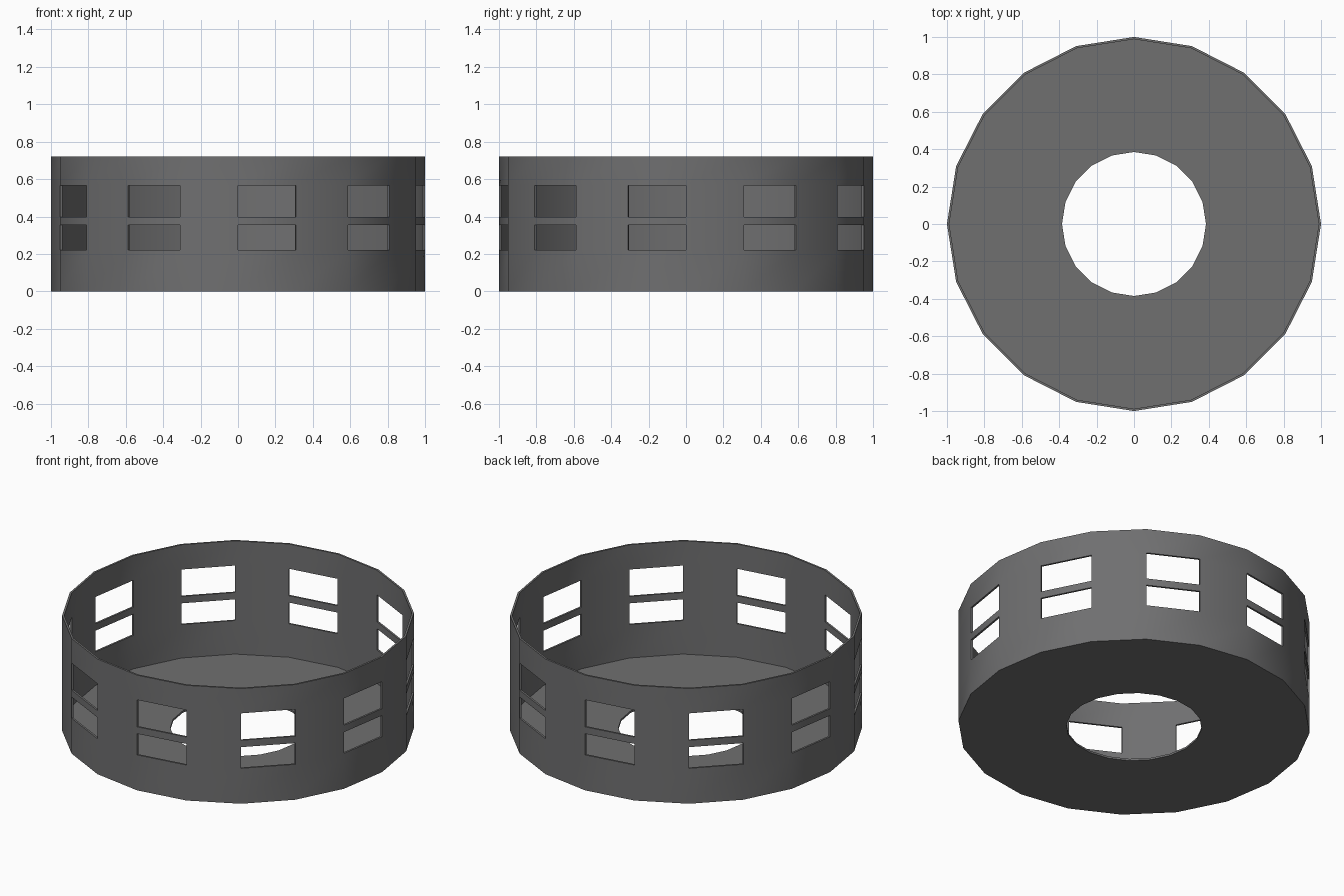
import bpy, bmesh, math

if "Cube" in bpy.data.objects:
    bpy.data.objects.remove(bpy.data.objects["Cube"])

SIDES = 20
T = 0.012                                   # sheet thickness
R_OUT, R_IN, R_HOLE = 1.0, 1.0 - T, 0.385
LEVELS = [0.0, 0.222, 0.355, 0.398, 0.567, 0.722]
WINDOW_ROWS = (1, 3)

grey = bpy.data.materials.new("dark grey")
grey.diffuse_color = (0.16, 0.16, 0.163, 1)
grey.use_nodes = True
grey.node_tree.nodes["Principled BSDF"].inputs["Base Color"].default_value = grey.diffuse_color

bm = bmesh.new()


def ring(r, z):
    """One ring of vertices, starting at the front (-y)."""
    return [bm.verts.new((r * math.cos(a), r * math.sin(a), z))
            for a in (-math.pi / 2 + 2 * math.pi * i / SIDES for i in range(SIDES))]


outer = [ring(R_OUT, z) for z in LEVELS]
inner = [ring(R_IN, max(z, T)) for z in LEVELS]
hole_low, hole_high = ring(R_HOLE, 0), ring(R_HOLE, T)


def strip(a, b, i):
    j = (i + 1) % SIDES
    bm.faces.new((a[i], a[j], b[j], b[i]))


for i in range(SIDES):
    j = (i + 1) % SIDES
    # wall, with two stacked windows in every second facet
    for k in range(len(LEVELS) - 1):
        if k in WINDOW_ROWS and i % 2 == 0:
            strip(inner[k], outer[k], i)             # sill
            strip(outer[k + 1], inner[k + 1], i)     # head
            for s in (i, j):                         # jambs
                bm.faces.new((outer[k][s], outer[k + 1][s], inner[k + 1][s], inner[k][s]))
        else:
            strip(outer[k], outer[k + 1], i)
            strip(inner[k + 1], inner[k], i)
    strip(outer[-1], inner[-1], i)                   # top rim
    # floor with round hole
    strip(hole_low, outer[0], i)
    strip(inner[0], hole_high, i)
    strip(hole_high, hole_low, i)

bmesh.ops.recalc_face_normals(bm, faces=bm.faces[:])
mesh = bpy.data.meshes.new("windowed_drum")
bm.to_mesh(mesh)
bm.free()
mesh.materials.append(grey)
drum = bpy.data.objects.new("windowed_drum", mesh)
bpy.context.collection.objects.link(drum)
bpy.context.view_layer.objects.active = drum
drum.select_set(True)
bpy.ops.object.shade_smooth_by_angle(angle=math.radians(30))
